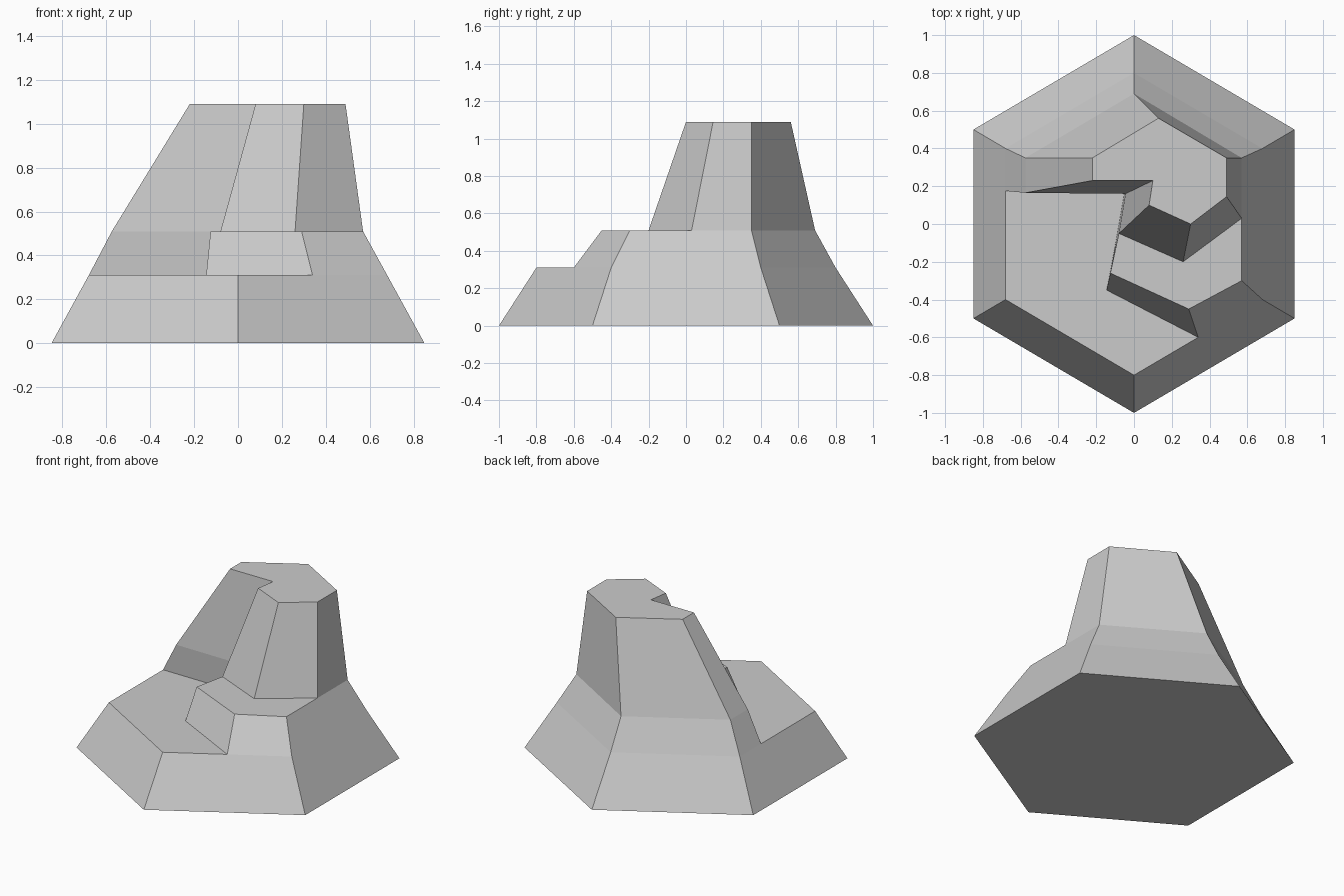
import bpy, bmesh

cube = bpy.data.objects.get("Cube")
if cube:
    bpy.data.objects.remove(cube, do_unlink=True)

# One plain stone colour
stone = bpy.data.materials.new("stone_grey")
stone.use_nodes = True
grey = (0.6, 0.6, 0.6, 1)
stone.diffuse_color = grey
stone.node_tree.nodes["Principled BSDF"].inputs["Base Color"].default_value = grey

# Heights of the ground, the low ledge, the high ledge and the summit
GROUND, LOW, HIGH, SUMMIT = 0, 0.31, 0.51, 1.09

bm = bmesh.new()
cache = {}


def vert(point, z):
    """Share one vertex between all faces that meet at a point."""
    key = (round(point[0], 4), round(point[1], 4), z)
    if key not in cache:
        cache[key] = bm.verts.new(key)
    return cache[key]


def flat(points, z):
    bm.faces.new([vert(p, z) for p in points])


def walls(lower, z0, upper, z1):
    """Close the gap between two outlines with sloping faces."""
    for i in range(len(lower)):
        j = (i + 1) % len(lower)
        bm.faces.new([vert(lower[i], z0), vert(lower[j], z0),
                      vert(upper[j], z1), vert(upper[i], z1)])


# Corners shared between the tiers, counter-clockwise
low_front, low_split, low_right = (0, -0.8), (0.34, -0.6), (0.68, -0.4)
low_back = [(0.68, 0.04), (0.68, 0.4), (0, 0.8), (-0.68, 0.4), (-0.68, 0.175)]
low_left = (-0.68, -0.4)
low_inner = [(-0.05, 0.17), (-0.09, -0.06), (-0.145, -0.35)]

high_front = [(-0.125, -0.26), (0.29, -0.45), (0.57, -0.3)]
high_back = [(0.57, 0.03), (0.57, 0.35), (0, 0.69), (-0.575, 0.35), (-0.575, 0.165)]
high_inner = [(-0.045, 0.16), (-0.08, -0.05)]
high_foot = (0.26, -0.2)

summit = [(0.49, 0.145), (0.49, 0.35), (0.13, 0.56), (-0.22, 0.35), (-0.22, 0.23),
          (0.1, 0.23), (0.08, 0.1), (0.3, 0)]

# Six-sided base
rim = [low_front, low_split, low_right] + low_back + [low_left]
base = [(x * 1.25, y * 1.25) for x, y in rim]
flat(base[::-1], GROUND)
walls(base, GROUND, rim, LOW)

# Low ledge
flat([low_left, low_front, low_split] + low_inner[::-1] + [low_back[-1]], LOW)

# Middle tier
walls([low_split, low_right] + low_back + low_inner, LOW,
      high_front[1:] + high_back + high_inner + high_front[:1], HIGH)

# High ledge
flat(high_front + [high_back[0], high_foot, high_inner[1]], HIGH)

# Peak
walls(high_back + high_inner + [high_foot], HIGH, summit, SUMMIT)
flat(summit, SUMMIT)

bmesh.ops.recalc_face_normals(bm, faces=bm.faces[:])
mesh = bpy.data.meshes.new("mountain")
bm.to_mesh(mesh)
bm.free()
mesh.materials.append(stone)
mountain = bpy.data.objects.new("mountain", mesh)
bpy.context.collection.objects.link(mountain)
